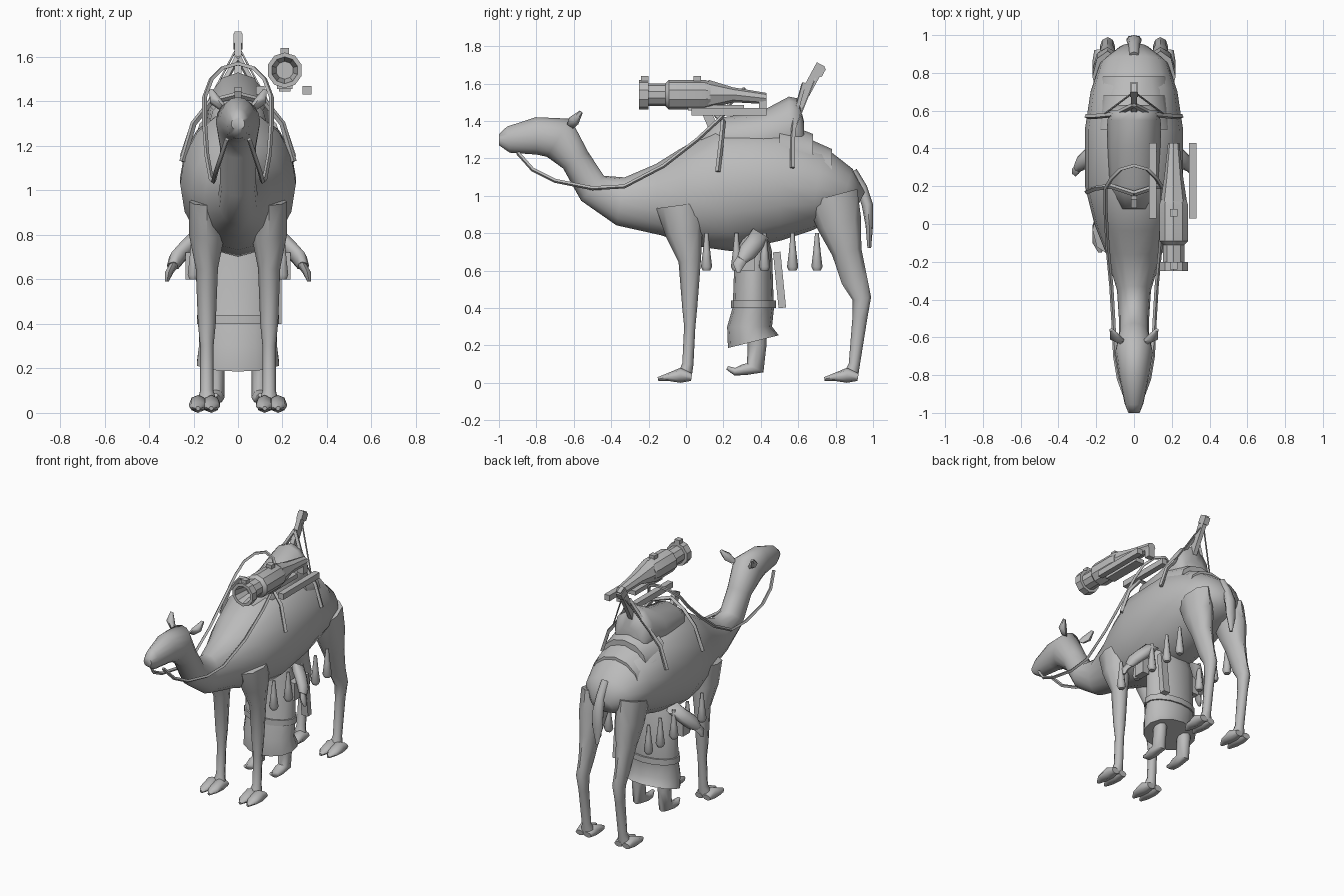
import bpy, bmesh, math
from mathutils import Vector

cube = bpy.data.objects.get("Cube")
if cube:
    bpy.data.objects.remove(cube)

grey = bpy.data.materials.new("plain grey")
grey.use_nodes = True
tone = (0.5, 0.5, 0.5, 1)
grey.diffuse_color = tone
grey.node_tree.nodes["Principled BSDF"].inputs["Base Color"].default_value = tone
SIDES = {"left": 1, "right": -1}


def select_only(obj):
    bpy.ops.object.select_all(action="DESELECT")
    obj.select_set(True)
    bpy.context.view_layer.objects.active = obj


def finish(obj, angle):
    obj.data.materials.append(grey)
    select_only(obj)
    bpy.ops.object.shade_smooth_by_angle(angle=math.radians(angle))
    return obj


def from_bmesh(name, bm, angle):
    bmesh.ops.recalc_face_normals(bm, faces=bm.faces)
    mesh = bpy.data.meshes.new(name)
    bm.to_mesh(mesh)
    bm.free()
    obj = bpy.data.objects.new(name, mesh)
    bpy.context.collection.objects.link(obj)
    return finish(obj, angle)


def loft(name, spine, x=0, side=1, sides=8, angle=60, upright=False):
    """Skin ovals along a spine of (y, z, half width, half depth, optional x).
    Ovals stand square to the spine, or vertical when upright."""
    bm = bmesh.new()
    loops = []
    for index, (y, z, width, depth, *own_x) in enumerate(spine):
        before = spine[max(index - 1, 0)]
        after = spine[min(index + 1, len(spine) - 1)]
        across = Vector((0, before[1] - after[1], after[0] - before[0])).normalized()
        if upright:
            across = Vector((0, 0, 1))
        center = Vector((own_x[0] if own_x else x, y, z))
        loop = []
        for step in range(sides):
            turn = math.tau * step / sides
            point = center + across * depth * math.cos(turn)
            point.x += width * math.sin(turn)
            point.x *= side
            loop.append(bm.verts.new(point))
        loops.append(loop)
    for one, two in zip(loops, loops[1:]):
        for step in range(sides):
            follow = (step + 1) % sides
            bm.faces.new((one[step], one[follow], two[follow], two[step]))
    bm.faces.new(loops[0])
    bm.faces.new(loops[-1])
    return from_bmesh(name, bm, angle)


def strap(name, points, radius):
    """Thin strap, cord or strut through a list of points."""
    curve = bpy.data.curves.new(name, "CURVE")
    curve.dimensions = "3D"
    curve.bevel_depth = radius
    curve.bevel_resolution = 0
    curve.use_fill_caps = True
    spline = curve.splines.new("POLY")
    spline.points.add(len(points) - 1)
    for point, place in zip(spline.points, points):
        point.co = (*place, 1)
    obj = bpy.data.objects.new(name, curve)
    bpy.context.collection.objects.link(obj)
    select_only(obj)
    bpy.ops.object.convert(target="MESH")
    finish(bpy.context.object, 40)


def box(name, center, size, tilt=0):
    bm = bmesh.new()
    bmesh.ops.create_cube(bm, size=1)
    bmesh.ops.scale(bm, vec=size, verts=bm.verts)
    obj = from_bmesh(name, bm, 30)
    obj.location = center
    obj.rotation_euler.x = tilt


# Head, neck and trunk in one skin
loft("camel_body", [
    (-1, 1.3, .03, .03), (-.95, 1.3, .05, .07), (-.8, 1.32, .08, .1),
    (-.68, 1.31, .1, .12), (-.59, 1.19, .08, .08), (-.5, 1.04, .08, .09),
    (-.35, .97, .09, .13), (-.15, .98, .15, .19), (0, .99, .21, .26),
    (.2, 1.03, .26, .33), (.5, 1.06, .26, .3), (.7, 1.04, .23, .23),
    (.85, 1.01, .18, .14), (.93, .97, .08, .06)], sides=16)
loft("tail", [(.88, 1.12, .03, .04), (.94, 1.04, .03, .03), (.97, .95, .04, .03),
              (.98, .84, .04, .02), (.98, .72, .01, .01)])

LEGS = {
    "front": [(-.03, .95, .08, .13), (-.01, .8, .08, .1), (.02, .65, .05, .06),
              (.02, .4, .04, .04), (.02, .3, .03, .03), (.01, .1, .03, .03)],
    "hind": [(.78, 1, .08, .14), (.82, .85, .08, .12), (.86, .7, .06, .08),
             (.9, .55, .04, .07), (.94, .45, .04, .05), (.93, .35, .03, .04), (.9, .1, .03, .03)],
}
for side, sign in SIDES.items():
    # Legs with two-toed feet
    for part, spine in LEGS.items():
        heel = spine[-1][0] + .02
        ankle = (heel - .04, .03, .05, .04)
        loft(f"{side}_{part}_leg", spine + [ankle], x=.14, side=sign)
        for toe, x in {"inner": .12, "outer": .18}.items():
            loft(f"{side}_{part}_{toe}_toe", [
                (heel, .03, .03, .02), (heel - .06, .04, .04, .04),
                (heel - .13, .03, .04, .02), (heel - .18, .02, .01, .01)], x=x, side=sign)
    loft(f"{side}_ear", [(-.62, 1.37, .02, .02, .07), (-.6, 1.4, .03, .03, .1),
                         (-.56, 1.45, .01, .01, .12)], side=sign, sides=6)

# Saddle, layered blankets and horns
loft("saddle", [
    (.08, 1.25, .08, .08), (.2, 1.3, .13, .12), (.4, 1.3, .14, .15),
    (.55, 1.35, .14, .18), (.6, 1.35, .13, .17), (.63, 1.3, .1, .1)],
    sides=12, upright=True)
loft("upper_blanket", [(.5, 1.2, .2, .2), (.68, 1.2, .17, .13)], sides=12, upright=True)
loft("lower_blanket", [(.6, 1.1, .22, .23), (.78, 1.1, .18, .15)], sides=12, upright=True)
box("rear_horn", (0, .65, 1.57), (.03, .05, .3), -.5)
box("rear_horn_tip", (0, .71, 1.67), (.04, .06, .05), -.5)
box("front_horn", (0, .13, 1.4), (.03, .05, .12), .4)

for side, sign in SIDES.items():
    # Saddle struts, drawn down over the flanks
    strap(f"{side}_rear_strut", [(0, .63, 1.6), (sign * .1, .58, 1.42),
                                 (sign * .2, .57, 1.3), (sign * .25, .57, 1.15)], .014)
    strap(f"{side}_front_strut", [(0, .16, 1.43), (sign * .12, .2, 1.4),
                                  (sign * .2, .19, 1.3), (sign * .25, .17, 1.13)], .014)
    strap(f"{side}_horn_cord", [(0, .7, 1.65), (sign * .16, .58, 1.35)], .005)
    for y in (.11, .27, .42, .57, .7):
        loft(f"{side}_tassel", [(y, .8, .01, .01), (y, .7, .02, .02),
                                (y, .62, .03, .03), (y, .6, .02, .02)],
             x=.2, side=sign, sides=6)

# Reins looping from the muzzle over the saddle
rein = [(.05, -.9, 1.23), (.08, -.82, 1.14), (.1, -.7, 1.08), (.11, -.5, 1.04),
        (.12, -.33, 1.05), (.14, -.12, 1.16), (.15, .06, 1.3), (.15, .19, 1.42),
        (.12, .24, 1.5), (.07, .29, 1.55)]
mirrored = [(-x, y, z) for x, y, z in reversed(rein)]
strap("reins", rein + [(0, .31, 1.57)] + mirrored, .011)

# Long gun with a hollow muzzle, floating beside the saddle
barrel = [(-.15, .04), (-.25, .06), (-.25, .08), (-.2, .08), (-.2, .06), (-.11, .06),
          (-.09, .08), (.1, .08), (.13, .07)]
loft("gun_barrel", [(y, 1.54, radius, radius) for y, radius in barrel],
     x=.21, sides=10, angle=30, upright=True)
loft("gun_stock", [(.12, 1.54, .07, .08), (.25, 1.54, .05, .04), (.43, 1.52, .03, .03)],
     x=.21, angle=30, upright=True)
box("gun_grip", (.21, .41, 1.49), (.05, .04, .09))
box("gun_underside", (.21, .16, 1.47), (.07, .3, .03))
for name, y in {"muzzle": -.22, "rear": .06}.items():
    box(f"{name}_sight", (.21, y, 1.62), (.04, .04, .04))
for name, x in {"inner": .1, "outer": .31}.items():
    box(f"{name}_rail", (x, .23, 1.45), (.04, .4, .04))

# Robed figure standing under the belly
loft("robe", [(.35, .85, .14, .07), (.36, .7, .18, .1), (.36, .4, .18, .11),
              (.34, .3, .18, .12), (.36, .22, .19, .14)], sides=14)
loft("robe_belt", [(.36, .44, .19, .12), (.36, .4, .19, .12)], sides=14)
for side, sign in SIDES.items():
    loft(f"{side}_boot", [(.38, .3, .05, .05), (.38, .2, .04, .05), (.37, .08, .04, .05),
                          (.31, .07, .04, .03), (.26, .06, .03, .02), (.22, .08, .01, .01)],
         x=.1, side=sign)
    loft(f"{side}_sleeve", [(.4, .8, .04, .05, .18), (.37, .75, .05, .05, .22),
                            (.33, .7, .04, .05, .27), (.3, .66, .03, .03, .29)], side=sign)
    loft(f"{side}_hand", [(.3, .66, .02, .03, .29), (.28, .63, .02, .03, .31),
                          (.28, .59, .01, .01, .32)], side=sign, sides=6)
    box(f"{side}_pouch", (sign * .21, .33, .66), (.05, .08, .12))
box("scabbard", (.17, .5, .55), (.05, .04, .3), .1)
